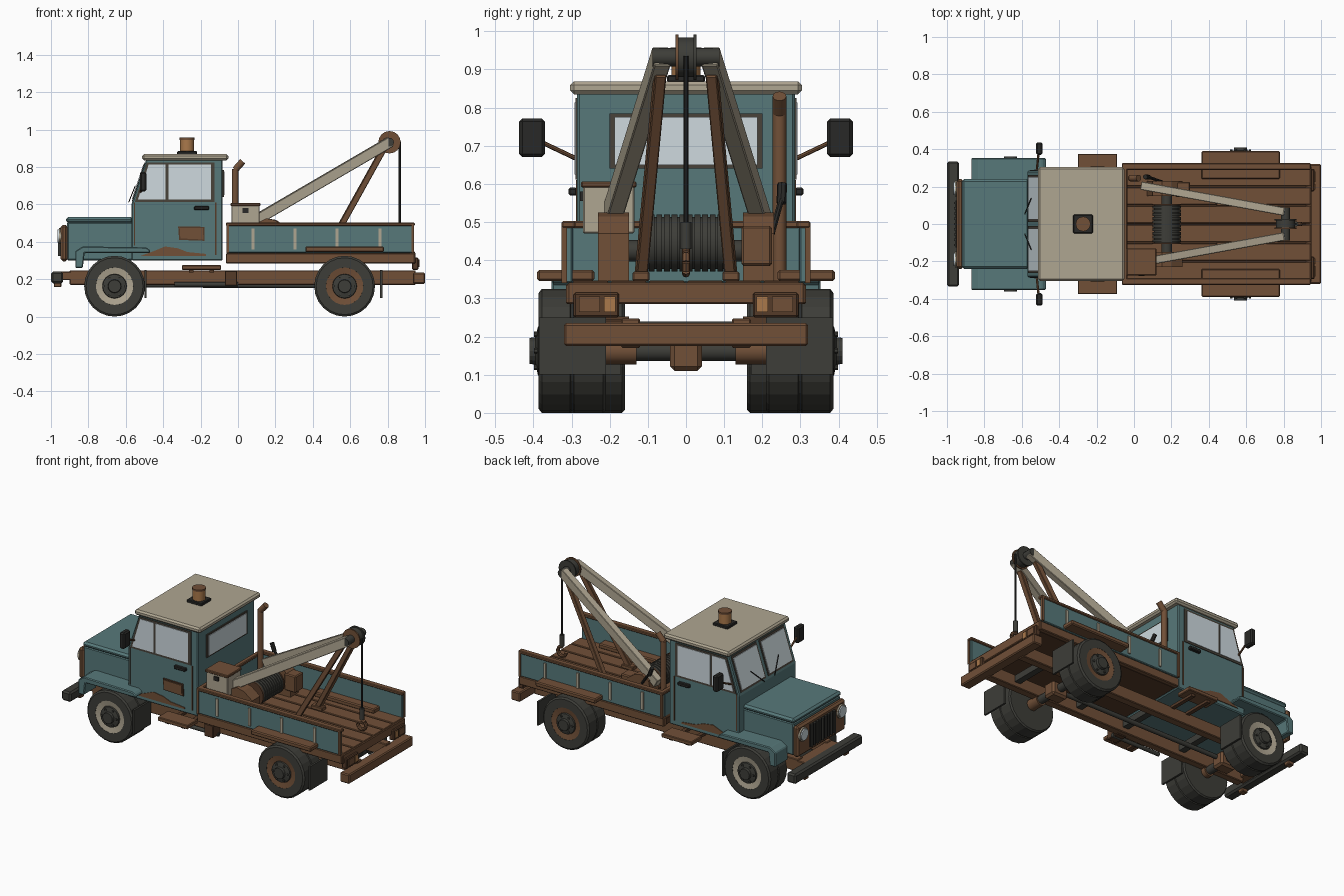
import bpy, bmesh, math
from mathutils import Vector

if "Cube" in bpy.data.objects:
    bpy.data.objects.remove(bpy.data.objects["Cube"], do_unlink=True)


def material(name, rgb):
    m = bpy.data.materials.new(name)
    m.use_nodes = True
    m.diffuse_color = (*rgb, 1)
    bsdf = m.node_tree.nodes["Principled BSDF"]
    bsdf.inputs["Base Color"].default_value = (*rgb, 1)
    bsdf.inputs["Roughness"].default_value = 0.8
    return m


TEAL = material("teal paint", (.095, .19, .195))
RUST = material("rust brown", (.165, .08, .039))
DEEP = material("dark rust", (.09, .043, .022))
CREAM = material("weathered cream", (.43, .38, .285))
DARK = material("rubber grey", (.047, .047, .04))
BLACK = material("black metal", (.022, .022, .02))
GLASS = material("pale glass", (.62, .70, .74))
AMBER = material("amber lens", (.40, .19, .07))
FRAME = material("window frame", (.065, .055, .042))


def finish(name, bm, mat, bevel=0, smooth=False):
    bmesh.ops.recalc_face_normals(bm, faces=bm.faces)
    me = bpy.data.meshes.new(name)
    bm.to_mesh(me)
    bm.free()
    me.materials.append(mat)
    ob = bpy.data.objects.new(name, me)
    bpy.context.collection.objects.link(ob)
    if smooth:
        bpy.ops.object.select_all(action='DESELECT')
        ob.select_set(True)
        bpy.context.view_layer.objects.active = ob
        bpy.ops.object.shade_smooth_by_angle(angle=math.radians(35))
    if bevel:
        mod = ob.modifiers.new("edge", 'BEVEL')
        mod.width, mod.segments = bevel, 1


def box(name, x, y, z, mat, bevel=.004):
    bm = bmesh.new()
    bmesh.ops.create_cube(bm, size=1)
    for v in bm.verts:
        for i, (a, b) in enumerate((x, y, z)):
            v.co[i] = (a + b) / 2 + v.co[i] * abs(b - a)
    finish(name, bm, mat, bevel)


def prism(name, pts, y0, y1, mat, bevel=0):
    """Side profile in x and z, pushed out along y."""
    bm = bmesh.new()
    face = bm.faces.new([bm.verts.new((x, y0, z)) for x, z in pts])
    new = bmesh.ops.extrude_face_region(bm, geom=[face])["geom"]
    bmesh.ops.translate(bm, vec=(0, y1 - y0, 0),
                        verts=[g for g in new if isinstance(g, bmesh.types.BMVert)])
    finish(name, bm, mat, bevel)


def rod(name, a, b, r, mat, seg=12):
    a, b = Vector(a), Vector(b)
    bm = bmesh.new()
    bmesh.ops.create_cone(bm, cap_ends=True, segments=seg, radius1=r,
                          radius2=r, depth=(b - a).length)
    rot = (b - a).to_track_quat('Z', 'Y').to_matrix().to_4x4()
    bmesh.ops.transform(bm, matrix=rot, verts=bm.verts)
    bmesh.ops.translate(bm, vec=(a + b) / 2, verts=bm.verts)
    finish(name, bm, mat, 0, seg > 8)


def beam(name, a, b, w, h, mat):
    """Square-cut bar: w across, h in the upright plane."""
    a, b = Vector(a), Vector(b)
    d = (b - a).normalized()
    side = d.cross(Vector((0, 0, 1))).normalized()
    up = side.cross(d)
    bm = bmesh.new()
    ends = [[bm.verts.new(p + side * i * w / 2 + up * j * h / 2)
             for i, j in ((-1, -1), (1, -1), (1, 1), (-1, 1))] for p in (a, b)]
    bm.faces.new(ends[0])
    bm.faces.new(ends[1])
    for k in range(4):
        n = (k + 1) % 4
        bm.faces.new((ends[0][k], ends[0][n], ends[1][n], ends[1][k]))
    finish(name, bm, mat, .003)


def lathe(name, centre, s, profile, mat, seg=24):
    """Turn (radius, y) points about an axle along y."""
    cx, cy, cz = centre
    bm = bmesh.new()
    rings = [[bm.verts.new((cx + r * math.cos(math.tau * k / seg), s * (cy + y),
                            cz + r * math.sin(math.tau * k / seg)))
              for k in range(seg)] for r, y in profile]
    for p, q in zip(rings, rings[1:]):
        for k in range(seg):
            n = (k + 1) % seg
            bm.faces.new((p[k], p[n], q[n], q[k]))
    bm.faces.new(rings[0])
    bm.faces.new(rings[-1])
    finish(name, bm, mat)


# Cab shell, roof and beacon
def slope(z):
    return -.57 + (z - .6) * .33


prism("cab", [(-.57, .3), (-.57, .6), (slope(.845), .845), (-.082, .845), (-.082, .3)],
      -.285, .285, TEAL, .006)
box("roof", (-.512, -.052), (-.304, .304), (.835, .869), CREAM, .01)
box("beacon_base", (-.325, -.22), (-.05, .05), (.866, .885), BLACK)
rod("beacon_lamp", (-.272, 0, .88), (-.272, 0, .945), .038, AMBER)
rod("beacon_cap", (-.272, 0, .945), (-.272, 0, .957), .04, RUST)
box("rear_window_frame", (-.083, -.075), (-.2, .2), (.64, .785), FRAME, 0)
box("rear_window", (-.078, -.071), (-.187, .187), (.65, .775), GLASS, 0)


def screen(name, z0, z1, y0, y1, out, mat):
    prism(name, [(slope(z0) + .01, z0), (slope(z0) - out, z0),
                 (slope(z1) - out, z1), (slope(z1) + .01, z1)], y0, y1, mat)


for s in (1, -1):
    screen("windshield_frame", .615, .825, s * .012, s * .262, .003, FRAME)
    screen("windshield_pane", .628, .812, s * .024, s * .25, .007, GLASS)
    beam("wiper", (-.585, s * .05, .61), (slope(.7) - .012, s * .14, .7), .006, .006, BLACK)
    # Side windows and doors
    prism("side_window_frame", [(-.552, .612), (-.487, .825), (-.125, .825), (-.125, .612)],
          s * .28, s * .289, FRAME)
    prism("quarter_pane", [(-.535, .625), (-.478, .813), (-.387, .813), (-.387, .625)],
          s * .284, s * .292, GLASS)
    box("door_pane", (-.372, -.145), (s * .284, s * .292), (.625, .813), GLASS, 0)
    box("door_seam_back", (-.122, -.115), (s * .28, s * .288), (.33, .61), DEEP, 0)
    box("door_seam_front", (-.557, -.551), (s * .28, s * .288), (.38, .61), DEEP, 0)
    box("door_handle", (-.235, -.155), (s * .285, s * .308), (.57, .59), BLACK)
    prism("sill_rust", [(-.52, .325), (-.45, .35), (-.39, .375), (-.32, .365),
                        (-.27, .345), (-.17, .335), (-.17, .325)], s * .28, s * .289, RUST)
    # Mirrors
    rod("mirror_arm", (-.52, s * .285, .665), (-.51, s * .38, .71), .006, RUST, 8)
    box("mirror", (-.525, -.49), (s * .37, s * .437), (.67, .772), BLACK, .008)
    # Fenders and mud flaps
    prism("front_fender", [(-.87, .26), (-.87, .35), (-.83, .375), (-.49, .37), (-.47, .355),
                           (-.47, .34), (-.82, .34), (-.83, .26)], s * .225, s * .352, TEAL, .005)
    box("front_mudflap", (-.5, -.488), (s * .17, s * .34), (.1, .25), DARK, 0)
    box("rear_mudflap", (.76, .772), (s * .21, s * .385), (.1, .25), DARK, 0)
    # Headlights
    rod("headlight_ring", (-.93, s * .19, .43), (-.957, s * .19, .43), .043, CREAM, 16)
    rod("headlight_lens", (-.95, s * .19, .43), (-.964, s * .19, .43), .035, GLASS, 16)
    box("bumper_hook", (-.985, -.945), (s * .18, s * .22), (.158, .19), RUST)
    # Chassis rails and running steps
    box("chassis_rail", (-.9, .95), (s * .12, s * .17), (.17, .247), RUST)
    box("running_step", (-.3, -.09), (s * .27, s * .375), (.25, .275), RUST)
    for x in (-.25, -.14):
        box("step_bracket", (x - .012, x + .012), (s * .15, s * .35), (.235, .252), DEEP, 0)
    # Bed sides with stakes, rails and wheel covers
    box("bed_side", (-.06, .938), (s * .298, s * .318), (.34, .49), TEAL)
    box("bed_top_rail", (-.065, .945), (s * .29, s * .326), (.485, .503), RUST)
    for x in (.08, .305, .53, .76):
        box("bed_stake", (x - .008, x + .008), (s * .312, s * .326), (.36, .47), CREAM, 0)
    for x in (-.055, .935):
        box("corner_strip", (x - .007, x + .007), (s * .312, s * .326), (.34, .49), RUST, 0)
    box("rear_wheel_cover", (.36, .78), (s * .24, s * .39), (.345, .375), RUST, .006)
    # Tail lights
    box("tail_light_box", (.93, .965), (s * .175, s * .295), (.25, .315), DEEP, .005)
    box("tail_lens_amber", (.96, .97), (s * .185, s * .215), (.265, .305), AMBER, 0)
    box("tail_lens_red", (.96, .97), (s * .225, s * .28), (.265, .305), RUST, 0)
    # Wheels, the front pair set further in
    for label, x, y, rim in (("front", -.66, .16, CREAM), ("rear", .57, .21, RUST)):
        hub = (x, y, .1625)
        lathe(label + "_tire", hub, s,
              [(.06, 0), (.155, 0), (.1625, .008), (.1625, .083), (.157, .086), (.157, .091),
               (.1625, .094), (.1625, .168), (.152, .176), (.1, .176), (.098, .162)], DARK)
        lathe(label + "_rim", hub, s, [(.1, .15), (.1, .175), (.066, .169), (.066, .15)], rim)
        lathe(label + "_hub", hub, s, [(.067, .15), (.064, .178), (.036, .184), (.034, .2)],
              DARK, 16)
        for k in range(6):
            a = math.tau * k / 6
            px, pz = x + .05 * math.cos(a), hub[2] + .05 * math.sin(a)
            rod("wheel_nut", (px, s * (y + .175), pz), (px, s * (y + .188), pz), .007, DARK, 6)

# Door repair patch on the right side
prism("door_patch", [(-.315, .41), (-.32, .482), (-.18, .48), (-.178, .405)],
      -.292, -.283, DEEP)
prism("patch_face", [(-.308, .418), (-.312, .475), (-.187, .473), (-.185, .412)],
      -.296, -.29, RUST)

# Hood and grille
box("hood_body", (-.915, -.56), (-.235, .235), (.3, .505), TEAL, .008)
box("hood_lid", (-.92, -.56), (-.24, .24), (.5, .532), TEAL, .012)
box("grille_shell", (-.948, -.91), (-.24, .24), (.295, .49), RUST, .012)
box("grille_recess", (-.955, -.93), (-.125, .125), (.325, .465), BLACK, 0)
for k in range(9):
    y = -.112 + k * .028
    box("grille_bar", (-.963, -.95), (y - .006, y + .006), (.325, .465), DARK, 0)
box("front_bumper", (-1, -.935), (-.335, .335), (.178, .24), DARK, .01)
box("bumper_mount", (-.95, -.88), (-.17, .17), (.195, .24), RUST)

# Running gear
for x in (-.66, .57):
    rod("axle", (x, -.24, .162), (x, .24, .162), .026, DARK)
    box("differential", (x - .055, x + .055), (-.042, .042), (.11, .2), RUST, .012)
    for s in (1, -1):
        rod("axle_end", (x, s * .13, .162), (x, s * .22, .162), .035, RUST)
rod("drive_shaft", (-.6, 0, .17), (.52, 0, .165), .014, DARK)
for x in (-.45, -.04, .3, .75):
    box("cross_member", (x - .02, x + .02), (-.15, .15), (.2, .24), DARK, 0)
rod("exhaust_pipe", (-.34, -.19, .172), (0, -.19, .172), .012, DARK)
box("side_tank", (-.07, -.005), (-.24, -.15), (.165, .245), DEEP)
box("rear_bumper", (.935, 1), (-.32, .32), (.175, .235), RUST, .006)

# Bed floor and front wall
box("bed_base", (-.06, .93), (-.29, .29), (.285, .33), DEEP)
for y in (-.3, .3):
    box("bed_edge", (-.065, .945), (y - .015, y + .015), (.285, .338), RUST)
box("bed_rear_beam", (.92, .95), (-.31, .31), (.285, .342), RUST)
for k in range(6):
    y = -.25 + k * .1
    box("floor_plank", (-.06, .945), (y - .046, y + .046), (.325, .347), RUST, .003)
box("bed_headboard", (-.06, -.042), (-.3, .3), (.34, .488), TEAL)
box("headboard_rail", (-.065, -.036), (-.3, .3), (.485, .503), RUST)

# Tool box, exhaust stack and winch lever
box("tool_box", (-.035, .115), (-.27, -.135), (.47, .595), CREAM)
box("tool_box_lid", (-.04, .12), (-.275, -.13), (.59, .607), RUST)
box("tool_box_latch", (.025, .055), (-.278, -.27), (.555, .58), BLACK, 0)
rod("exhaust_stack", (-.015, .245, .34), (-.015, .245, .79), .018, RUST)
rod("exhaust_tip", (-.015, .245, .785), (.025, .245, .83), .018, RUST)
rod("winch_lever", (.15, .225, .47), (.08, .25, .56), .008, BLACK, 8)
rod("lever_grip", (.08, .25, .55), (.06, .252, .6), .013, BLACK, 8)

# Winch drum
for k in range(10):
    y = -.09 + k * .02
    rod("cable_wrap", (.175, y - .0075, .445), (.175, y + .0075, .445), .075, DARK, 16)
rod("drum_core", (.175, -.099, .445), (.175, .099, .445), .068, DARK, 16)
rod("drum_shaft", (.175, -.16, .425), (.175, .16, .425), .028, DARK)
for s in (1, -1):
    rod("drum_flange", (.175, s * .098, .445), (.175, s * .108, .445), .077, DEEP, 16)
    prism("boom_foot", [(.07, .345), (.1, .5), (.15, .525), (.2, .515), (.26, .47), (.26, .345)],
          s * .15, s * .23, RUST)
    # Boom arms and braces
    beam("boom_arm", (.05, s * .203, .489), (.815, s * .064, .935), .044, .056, CREAM)
    beam("boom_brace", (.48, s * .118, .36), (.775, s * .068, .89), .03, .032, RUST)
    box("brace_foot", (.44, .52), (s * .095, s * .14), (.345, .37), RUST)
    rod("sheave_cheek", (.81, s * .02, .932), (.81, s * .028, .932), .06,
        RUST if s < 0 else DARK, 16)
box("winch_gearbox", (.22, .3), (.145, .225), (.385, .49), RUST, .006)

# Boom head, cable and hook
rod("sheave", (.81, -.02, .932), (.81, .02, .932), .052, DARK, 16)
rod("head_axle", (.81, -.088, .932), (.81, .088, .932), .024, DARK)
rod("cable", (.865, 0, .47), (.865, 0, .935), .006, BLACK, 8)
rod("hook_block", (.865, 0, .43), (.865, 0, .5), .014, DARK)
hook = [(.865 + .03 * math.sin(a), 0, .395 + .03 * math.cos(a))
        for a in (math.radians(45 * k) for k in range(7))]
for a, b in zip([(.865, 0, .44)] + hook, hook):
    rod("hook", a, b, .011, RUST, 8)
